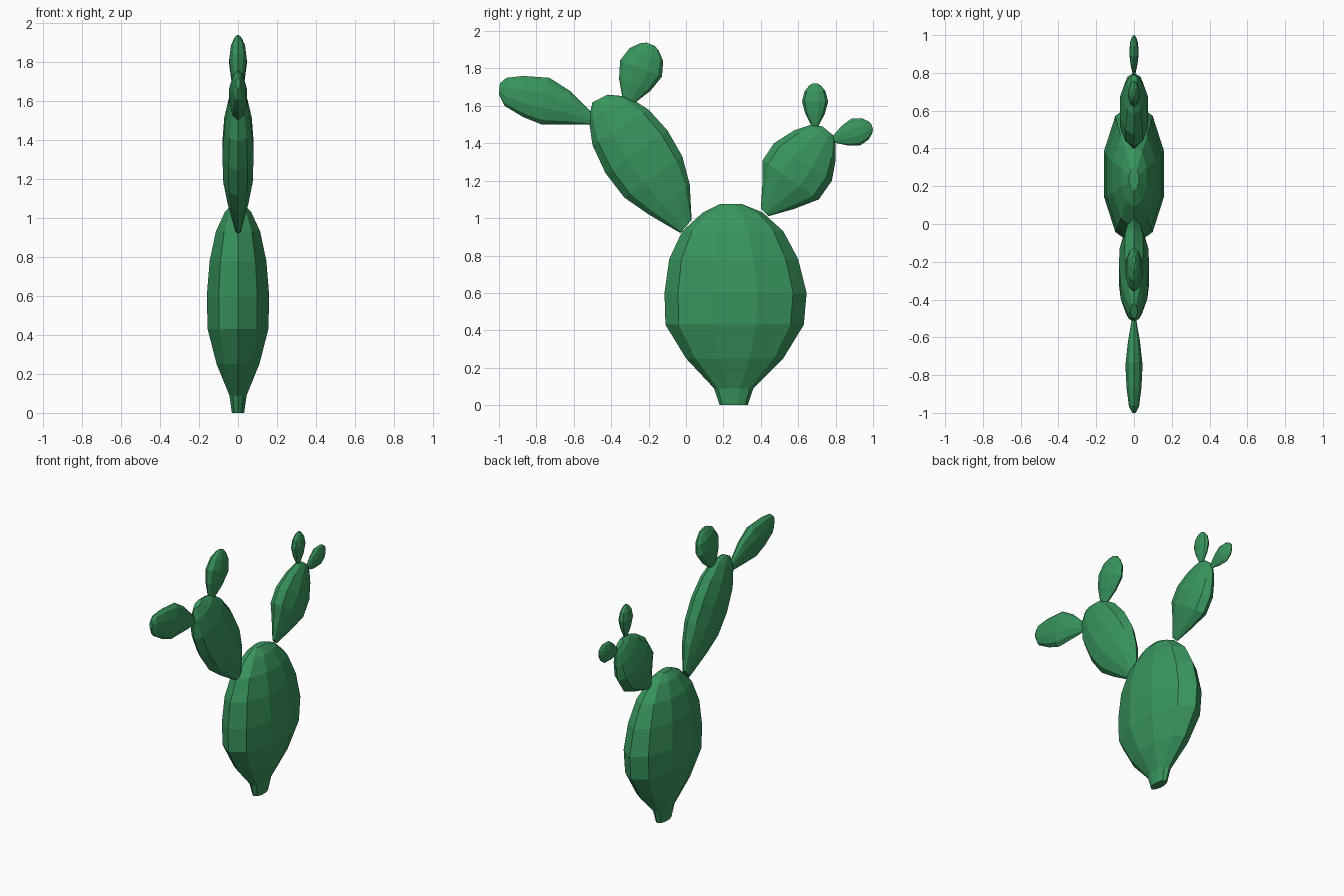
import bpy, bmesh, math
from mathutils import Vector

if "Cube" in bpy.data.objects:
    bpy.data.objects.remove(bpy.data.objects["Cube"])

SIDES = 10
green = bpy.data.materials.new("cactus_green")
green.diffuse_color = (0.04, 0.30, 0.11, 1)
green.use_nodes = True
green.node_tree.nodes["Principled BSDF"].inputs["Base Color"].default_value = green.diffuse_color


def pad(name, rings, depth):
    """Loft a flattened pad; each ring spans two (y, z) outline points."""
    bm = bmesh.new()
    widest = max(math.hypot(c - a, d - b) for a, b, c, d in rings)
    loops = []
    for a, b, c, d in rings:
        left, right = Vector((0, a, b)), Vector((0, c, d))
        mid, half = (left + right) / 2, (right - left) / 2
        thick = depth * 2 * half.length / widest / math.sin(math.radians(72))
        loop = []
        for i in range(SIDES):
            t = math.tau * i / SIDES
            loop.append(bm.verts.new(mid + half * math.cos(t) + Vector((thick * math.sin(t), 0, 0))))
        loops.append(loop)
    for lo, hi in zip(loops, loops[1:]):
        for i in range(SIDES):
            j = (i + 1) % SIDES
            bm.faces.new((lo[i], lo[j], hi[j], hi[i]))
    bm.faces.new(loops[0])
    bm.faces.new(loops[-1])
    bmesh.ops.recalc_face_normals(bm, faces=bm.faces)
    mesh = bpy.data.meshes.new(name)
    bm.to_mesh(mesh)
    bm.free()
    mesh.materials.append(green)
    obj = bpy.data.objects.new(name, mesh)
    bpy.context.collection.objects.link(obj)


def bud(name, base, tip, width, depth):
    """Small teardrop pad growing from base to tip."""
    base, tip = Vector(base), Vector(tip)
    axis = tip - base
    side = Vector((axis.y, -axis.x)).normalized() * width / 2
    rings = []
    for t, w in ((0, .25), (.3, .75), (.58, 1), (.82, .8), (.95, .45), (1, .2)):
        p = base + axis * t
        rings.append((*(p - side * w), *(p + side * w)))
    pad(name, rings, depth)


# Main body: height, left and right outline
body = [(0, .18, .33), (.09, .15, .36), (.25, 0, .52), (.43, -.11, .63), (.60, -.115, .645),
        (.78, -.09, .60), (.93, -.02, .52), (1.03, .09, .41), (1.075, .18, .30)]
pad("main_body", [(l, z, r, z) for z, l, r in body], .16)

# Large pad on the left and its side pad
pad("left_pad", [(-.03, .92, .03, .99), (-.20, 1.02, .02, 1.18), (-.33, 1.11, -.02, 1.33),
                 (-.43, 1.24, -.10, 1.47), (-.50, 1.39, -.20, 1.58),
                 (-.52, 1.53, -.31, 1.65), (-.50, 1.62, -.42, 1.66)], .08)
pad("left_side_pad", [(-.51, 1.50, -.51, 1.57), (-.63, 1.50, -.62, 1.68), (-.77, 1.50, -.73, 1.75),
                      (-.87, 1.54, -.87, 1.76), (-.97, 1.60, -.96, 1.75),
                      (-1.0, 1.66, -.995, 1.72)], .045)

# Pad on the right
pad("right_pad", [(.40, 1.05, .44, 1.01), (.41, 1.21, .58, 1.05), (.41, 1.31, .71, 1.10),
                  (.47, 1.40, .78, 1.20), (.58, 1.47, .80, 1.31),
                  (.67, 1.50, .80, 1.39), (.73, 1.49, .79, 1.44)], .075)

# Small buds
bud("left_top_bud", (-.31, 1.62), (-.19, 1.93), .24, .045)
bud("right_top_bud", (.69, 1.49), (.69, 1.72), .14, .03)
bud("right_side_bud", (.79, 1.42), (.995, 1.49), .15, .025)
